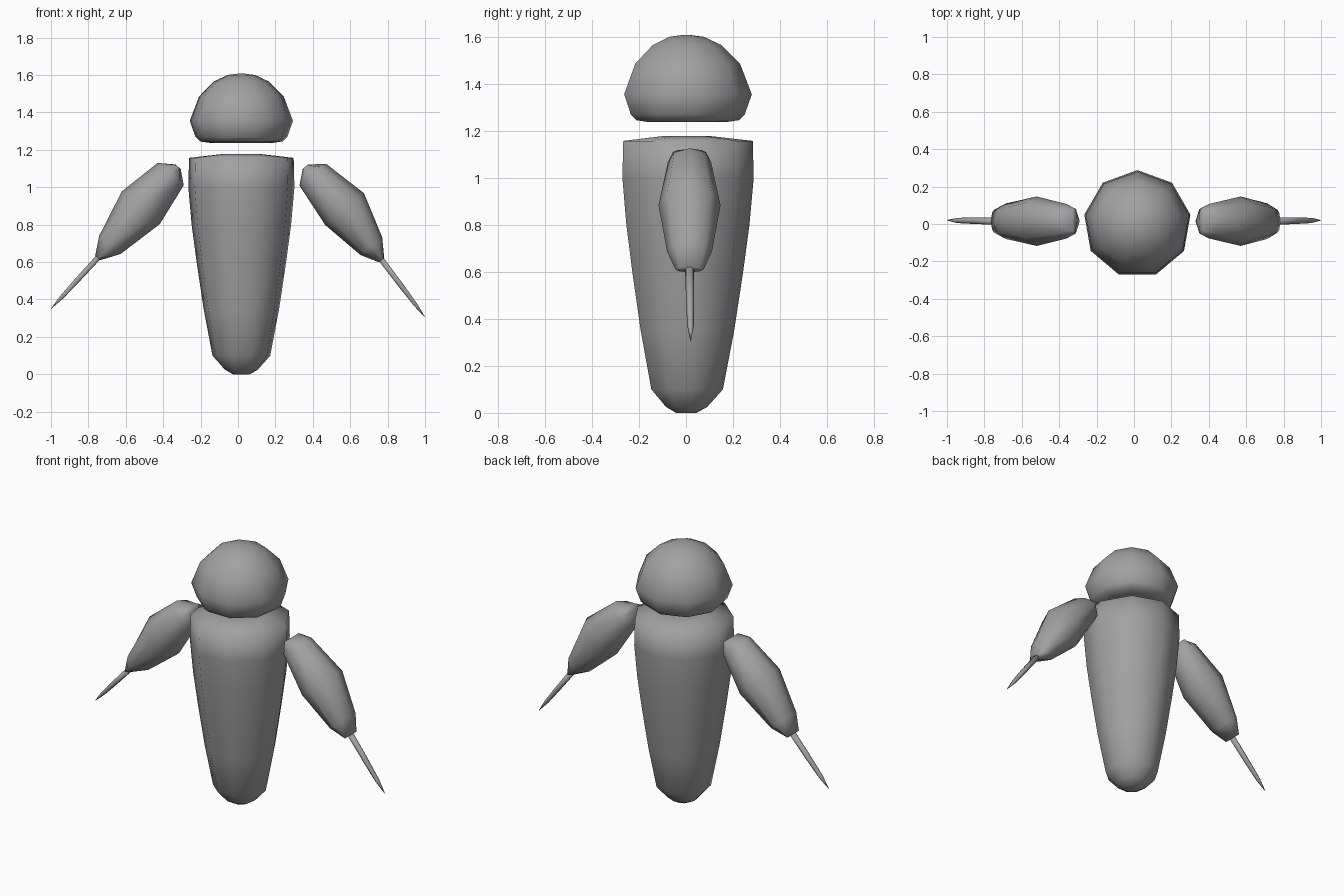
import bpy, bmesh, math
from mathutils import Vector

if "Cube" in bpy.data.objects:
    bpy.data.objects.remove(bpy.data.objects["Cube"])

grey = bpy.data.materials.new("grey")
grey.diffuse_color = (0.36, 0.36, 0.36, 1)
grey.use_nodes = True
grey.node_tree.nodes["Principled BSDF"].inputs["Base Color"].default_value = grey.diffuse_color


def loft(name, rings, sides, axis=Vector((0, 0, 1)), start=0.0):
    """Skin rings of (centre, y radius, cross radius) lying across the axis."""
    bm = bmesh.new()
    u = Vector((0, 1, 0))
    v = axis.normalized().cross(u)
    loops = []
    for centre, ry, rx in rings:
        loop = []
        for i in range(sides):
            a = start + 2 * math.pi * i / sides
            loop.append(bm.verts.new(Vector(centre) + u * ry * math.cos(a) + v * rx * math.sin(a)))
        loops.append(loop)
    for lo, hi in zip(loops, loops[1:]):
        for i in range(sides):
            j = (i + 1) % sides
            bm.faces.new((lo[i], lo[j], hi[j], hi[i]))
    bm.faces.new(loops[0])
    bm.faces.new(loops[-1])
    bmesh.ops.recalc_face_normals(bm, faces=bm.faces)
    for f in bm.faces:
        f.smooth = True
    mesh = bpy.data.meshes.new(name)
    bm.to_mesh(mesh)
    bm.free()
    mesh.materials.append(grey)
    obj = bpy.data.objects.new(name, mesh)
    bpy.context.collection.objects.link(obj)
    return obj


def upright(name, profile):
    """Nine-sided turned shape from (height, radius) pairs."""
    return loft(name, [((0.018, 0, z), r, r) for z, r in profile], 9)


# Tapered body with a rounded foot and shallow domed top
upright("body", [(0, 0.045), (0.025, 0.09), (0.1, 0.157), (0.35, 0.205), (0.6, 0.243),
                 (0.8, 0.27), (1.0, 0.288), (1.157, 0.284), (1.178, 0.1)])

# Domed head
upright("head", [(1.237, 0.17), (1.245, 0.225), (1.27, 0.25), (1.355, 0.28), (1.485, 0.23),
                 (1.565, 0.15), (1.6, 0.075), (1.607, 0.02)])

# Arms: ridge, shoulder, middle, wrist and end ridge, then a thin spike
arms = {
    "left": ([(-0.32, 1.11), (-0.36, 1.07), (-0.52, 0.89), (-0.685, 0.692), (-0.75, 0.622)], (-1, 0.35)),
    "right": ([(0.36, 1.11), (0.40, 1.067), (0.57, 0.883), (0.713, 0.685), (0.768, 0.61)], (1, 0.305)),
}
radii = [(0.07, 0.018), (0.092, 0.092), (0.132, 0.134), (0.095, 0.075), (0.06, 0.018)]
for side, (path, tip) in arms.items():
    pts = [Vector((x, 0.015, z)) for x, z in path]
    loft(side + "_arm", [(p, ry, rx) for p, (ry, rx) in zip(pts, radii)], 8, pts[3] - pts[1])
    end = Vector((tip[0], 0.02, tip[1]))
    base = pts[4].lerp(pts[3], 0.4)
    loft(side + "_spike", [(base, 0.02, 0.018), (base.lerp(end, 0.5), 0.017, 0.016),
                           (base.lerp(end, 0.8), 0.014, 0.012), (end, 0.001, 0.001)],
         6, end - base)
